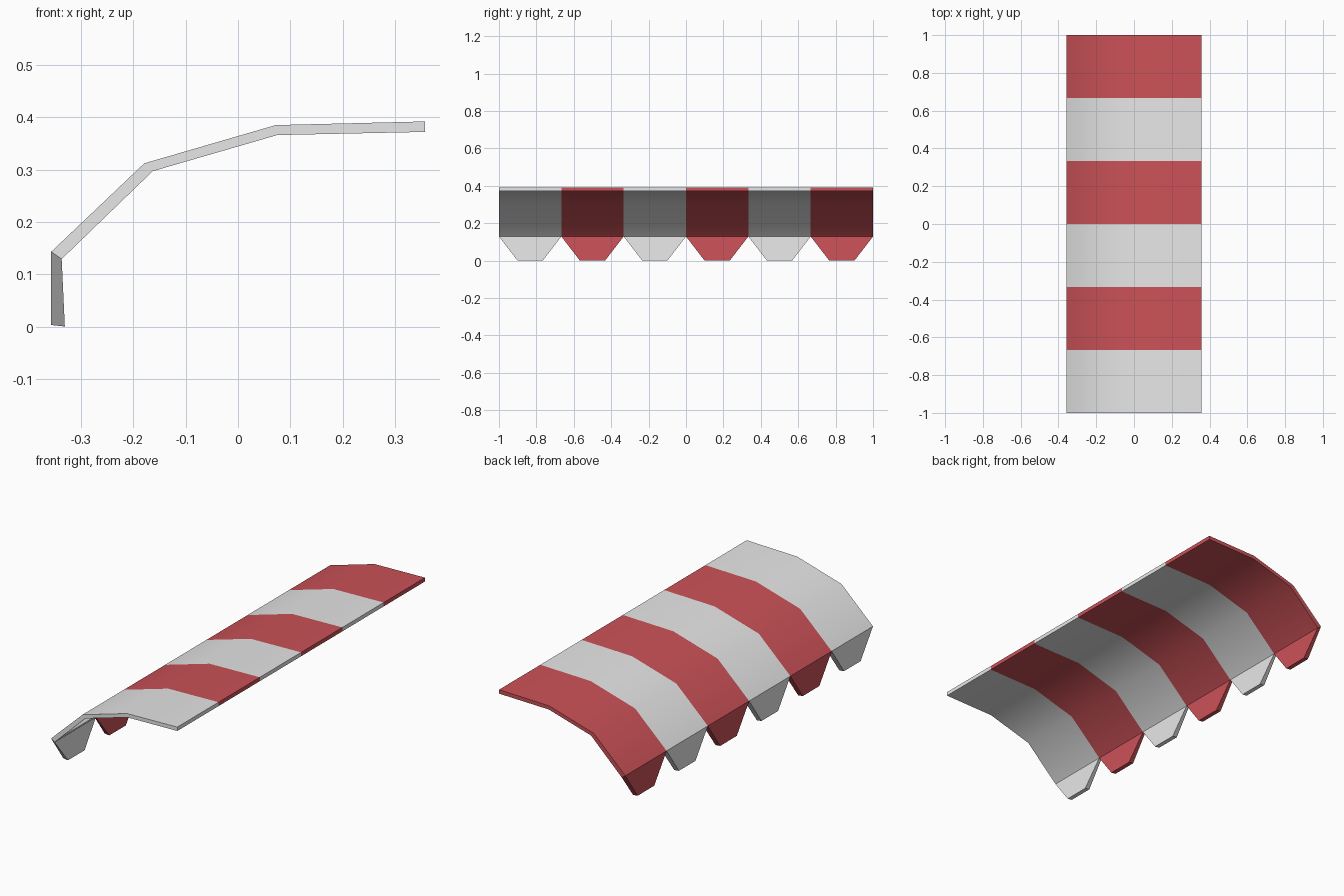
import bpy, bmesh, math

if "Cube" in bpy.data.objects:
    bpy.data.objects.remove(bpy.data.objects["Cube"])

STRIPES = 6
W = 2 / STRIPES


def material(name, rgb):
    m = bpy.data.materials.new(name)
    m.diffuse_color = (*rgb, 1)
    m.use_nodes = True
    m.node_tree.nodes["Principled BSDF"].inputs["Base Color"].default_value = m.diffuse_color
    return m


white = material("white cloth", (0.80, 0.80, 0.80))
red = material("red cloth", (0.60, 0.084, 0.097))


def finish(bm, name, mats):
    bmesh.ops.recalc_face_normals(bm, faces=bm.faces)
    me = bpy.data.meshes.new(name)
    bm.to_mesh(me)
    bm.free()
    ob = bpy.data.objects.new(name, me)
    bpy.context.collection.objects.link(ob)
    for m in mats:
        me.materials.append(m)
    return ob


# Canopy: bent sheet profile (x, z), outer side then inner side
outer = [(-0.357, 0.143), (-0.179, 0.312), (0.072, 0.385), (0.357, 0.392)]
inner = [(0.357, 0.372), (0.075, 0.366), (-0.163, 0.297), (-0.337, 0.129)]
profile = outer + inner
n = len(profile)

bm = bmesh.new()
rings = [[bm.verts.new((x, -1 + i * W, z)) for x, z in profile]
         for i in range(STRIPES + 1)]
for i in range(STRIPES):
    a, b = rings[i], rings[i + 1]
    for j in range(n):
        k = (j + 1) % n
        f = bm.faces.new((a[j], a[k], b[k], b[j]))
        f.material_index = i % 2
# End caps, one quad per bend segment
for ring, mat in ((rings[0], 0), (rings[-1], (STRIPES - 1) % 2)):
    for j in range(3):
        f = bm.faces.new((ring[j], ring[j + 1], ring[n - 2 - j], ring[n - 1 - j]))
        f.material_index = mat
canopy = finish(bm, "canopy", [white, red])

# Smooth across the gentle bends, sharp at the rims
bpy.context.view_layer.objects.active = canopy
canopy.select_set(True)
bpy.ops.object.shade_smooth_by_angle(angle=math.radians(35))
canopy.select_set(False)

# Hanging flaps: one tapered tab per stripe
for i in range(STRIPES):
    yc = -1 + (i + 0.5) * W
    bm = bmesh.new()
    loops = []
    for (xo, zo), (xi, zi), h in ((outer[0], inner[-1], W / 2),
                                  ((-0.357, 0.003), (-0.331, 0.0), 0.067)):
        loops.append([bm.verts.new(p) for p in
                      ((xo, yc - h, zo), (xo, yc + h, zo),
                       (xi, yc + h, zi), (xi, yc - h, zi))])
    top, bottom = loops
    bm.faces.new(top)
    bm.faces.new(bottom[::-1])
    for j in range(4):
        k = (j + 1) % 4
        bm.faces.new((top[j], bottom[j], bottom[k], top[k]))
    finish(bm, f"flap_{i + 1}", [red if i % 2 else white])
